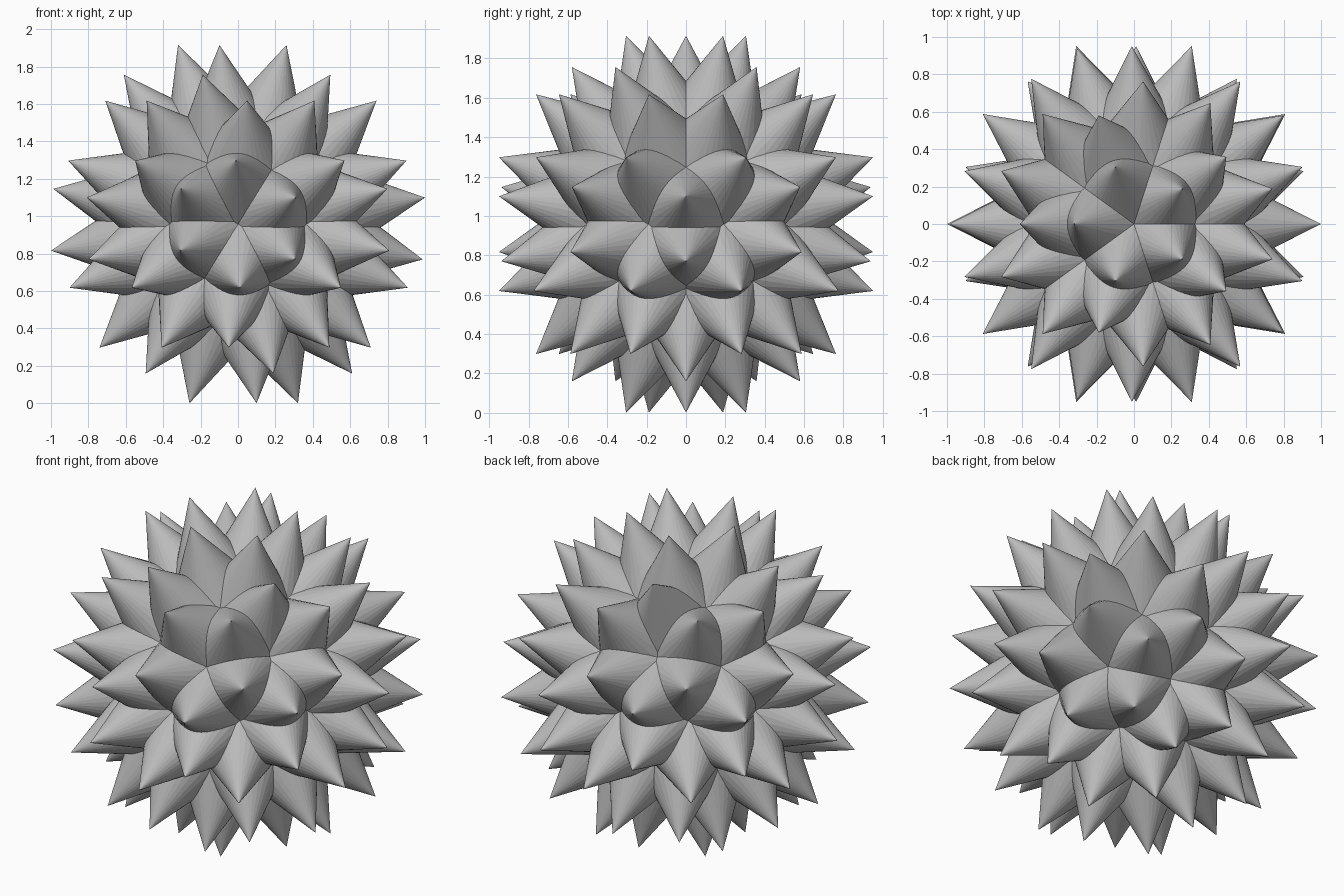
import bpy
import bmesh
from mathutils import Matrix, Vector

CORE_RADIUS = 0.481     # ball whose facets carry the spikes
SPIKE_HEIGHT = 0.556    # tip height above its facet
SPIKE_SIDES = 32

cube = bpy.data.objects.get("Cube")
if cube:
    bpy.data.objects.remove(cube, do_unlink=True)

# Single grey material
grey = bpy.data.materials.new("plain_grey")
grey.use_nodes = True
colour = (0.5, 0.5, 0.5, 1.0)
grey.diffuse_color = colour
grey.node_tree.nodes["Principled BSDF"].inputs["Base Color"].default_value = colour

# Core ball: its 80 facets set where the spikes sit and point
core = bmesh.new()
bmesh.ops.create_icosphere(core, subdivisions=2, radius=CORE_RADIUS)
core.normal_update()
seats = [(f.calc_center_median(), f.normal.copy()) for f in core.faces]
lift = -min((c + n * SPIKE_HEIGHT).z for c, n in seats)
core_mesh = bpy.data.meshes.new("core")
core.to_mesh(core_mesh)
core.free()
core_mesh.materials.append(grey)
core_ball = bpy.data.objects.new("core", core_mesh)
core_ball.location.z = lift
bpy.context.collection.objects.link(core_ball)

# Shared flat-faceted spike: a cone centred on its facet, half sunk into the core
bm = bmesh.new()
bmesh.ops.create_cone(bm, cap_ends=True, segments=SPIKE_SIDES, radius1=SPIKE_HEIGHT,
                      radius2=0, depth=2 * SPIKE_HEIGHT)
bmesh.ops.remove_doubles(bm, verts=bm.verts, dist=0.0001)
bmesh.ops.recalc_face_normals(bm, faces=bm.faces)
for face in bm.faces:
    face.smooth = False
spike_mesh = bpy.data.meshes.new("spike")
bm.to_mesh(spike_mesh)
bm.free()
spike_mesh.materials.append(grey)

# One spike standing on every facet
for i, (centre, normal) in enumerate(seats, 1):
    spike = bpy.data.objects.new(f"spike_{i:02d}", spike_mesh)
    turn = normal.to_track_quat("Z", "Y").to_matrix().to_4x4()
    spike.matrix_world = Matrix.Translation(centre + Vector((0, 0, lift))) @ turn
    bpy.context.collection.objects.link(spike)
